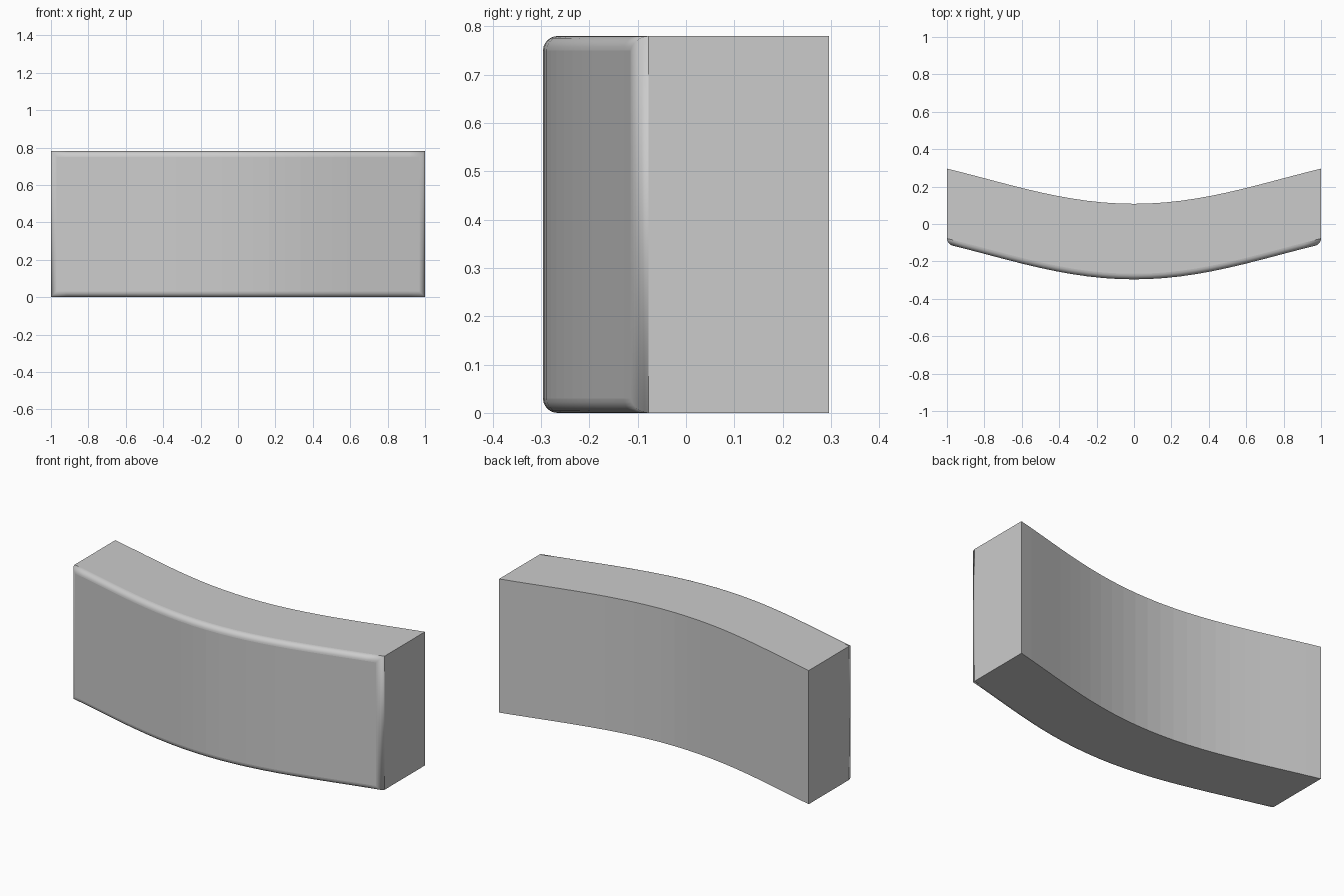
import bpy, bmesh, math

if "Cube" in bpy.data.objects:
    bpy.data.objects.remove(bpy.data.objects["Cube"])

SEGMENTS = 24
HEIGHT = 0.78
BACK_MID, FRONT_MID, RISE = 0.108, -0.296, 0.188


def bow(x):
    # Bowed curve: 0 in the middle, RISE at the ends, straighter near the ends
    return RISE * (1 - math.cos(2 * x)) / (1 - math.cos(2))


bm = bmesh.new()

# Bowed outline seen from above, extruded upward
xs = [-1 + 2 * i / SEGMENTS for i in range(SEGMENTS + 1)]
outline = [(x, FRONT_MID + bow(x)) for x in xs]
outline += [(x, BACK_MID + bow(x)) for x in reversed(xs)]
base = bm.faces.new([bm.verts.new((x, y, 0)) for x, y in outline])
top = bmesh.ops.extrude_face_region(bm, geom=[base], use_keep_orig=True)["geom"]
bmesh.ops.translate(bm, vec=(0, 0, HEIGHT),
                    verts=[v for v in top if isinstance(v, bmesh.types.BMVert)])
bmesh.ops.recalc_face_normals(bm, faces=bm.faces[:])


# Rounded rim around the front face only
def on_front(v):
    return abs(v.co.y - FRONT_MID - bow(v.co.x)) < 1e-4


rim = [e for e in bm.edges
       if all(on_front(v) for v in e.verts) and e.calc_face_angle(0) > 0.5]
rounded = bmesh.ops.bevel(bm, geom=rim, offset=0.03, offset_type='OFFSET',
                          segments=6, profile=0.5, affect='EDGES')
for f in rounded["faces"]:
    f.smooth = True

mesh = bpy.data.meshes.new("curved_block")
bm.to_mesh(mesh)
bm.free()
block = bpy.data.objects.new("curved_block", mesh)
bpy.context.collection.objects.link(block)
